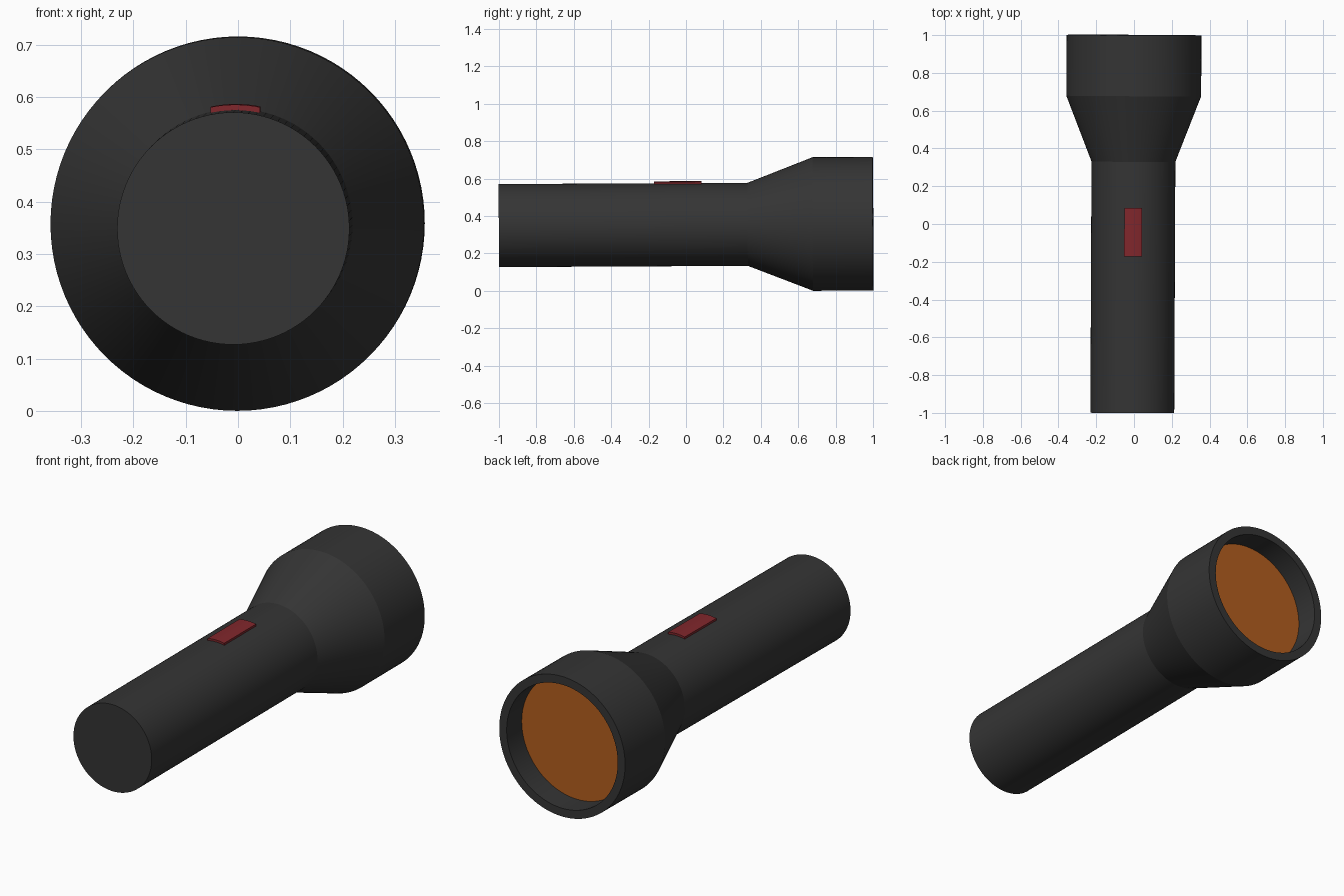
import bpy, bmesh, math
from mathutils import Matrix, Vector

if "Cube" in bpy.data.objects:
    bpy.data.objects.remove(bpy.data.objects["Cube"])

SIDES = 96

# The whole torch leans very slightly; its axis passes through the rim centre
AXIS = Vector((0.0045, 1.0, 0.005)).normalized()
TILT = Matrix.Translation((0, 1, 0.359)) @ Vector((0, 1, 0)).rotation_difference(AXIS).to_matrix().to_4x4()


def material(name, rgb):
    mat = bpy.data.materials.new(name)
    mat.diffuse_color = (*rgb, 1)
    mat.use_nodes = True
    mat.node_tree.nodes["Principled BSDF"].inputs["Base Color"].default_value = mat.diffuse_color
    return mat


def finish(name, bm, mat):
    bmesh.ops.recalc_face_normals(bm, faces=bm.faces)
    bm.transform(TILT)
    mesh = bpy.data.meshes.new(name)
    bm.to_mesh(mesh)
    bm.free()
    mesh.materials.append(mat)
    obj = bpy.data.objects.new(name, mesh)
    bpy.context.collection.objects.link(obj)
    bpy.ops.object.select_all(action='DESELECT')
    obj.select_set(True)
    bpy.context.view_layer.objects.active = obj
    bpy.ops.object.shade_smooth_by_angle(angle=math.radians(12))
    return obj


def ring(bm, radius, y):
    angles = [2 * math.pi * i / SIDES for i in range(SIDES)]
    return [bm.verts.new((radius * math.cos(a), y, radius * math.sin(a))) for a in angles]


def lathe(name, profile, mat):
    """Closed solid of revolution from (radius, y) points, y measured from the rim."""
    bm = bmesh.new()
    rings = [ring(bm, r, y) for r, y in profile]
    for a, b in zip(rings, rings[1:]):
        for i in range(SIDES):
            j = (i + 1) % SIDES
            bm.faces.new((a[i], a[j], b[j], b[i]))
    bm.faces.new(rings[0])
    bm.faces.new(rings[-1])
    return finish(name, bm, mat)


def curved_pad(name, inner, outer, half_width, y0, y1, mat, steps=8):
    """Block whose top and bottom follow the barrel's curve."""
    bm = bmesh.new()
    xs = [half_width * (2 * i / steps - 1) for i in range(steps + 1)]
    outline = [(x, math.sqrt(outer**2 - x**2)) for x in xs]
    outline += [(x, math.sqrt(inner**2 - x**2)) for x in reversed(xs)]
    face = bm.faces.new([bm.verts.new((x, y0, z)) for x, z in outline])
    out = bmesh.ops.extrude_face_region(bm, geom=[face], use_keep_orig=True)
    moved = [v for v in out['geom'] if isinstance(v, bmesh.types.BMVert)]
    bmesh.ops.translate(bm, verts=moved, vec=(0, y1 - y0, 0))
    return finish(name, bm, mat)


black = material("black_plastic", (0.035, 0.035, 0.035))
red = material("red_plastic", (0.22, 0.02, 0.025))
orange = material("orange_glass", (0.45, 0.11, 0.013))

# Handle, flared head and recessed lens socket
lathe("torch_body", [(0.222, -2.0), (0.222, -0.67), (0.357, -0.322), (0.357, 0),
                     (0.315, 0), (0.315, -0.125)], black)

# Lens disc at the bottom of the socket
lathe("lens", [(0.3145, -0.124), (0.3145, -0.12)], orange)

# Switch on top of the handle
curved_pad("switch", 0.212, 0.2325, 0.047, -1.17, -0.915, red)
